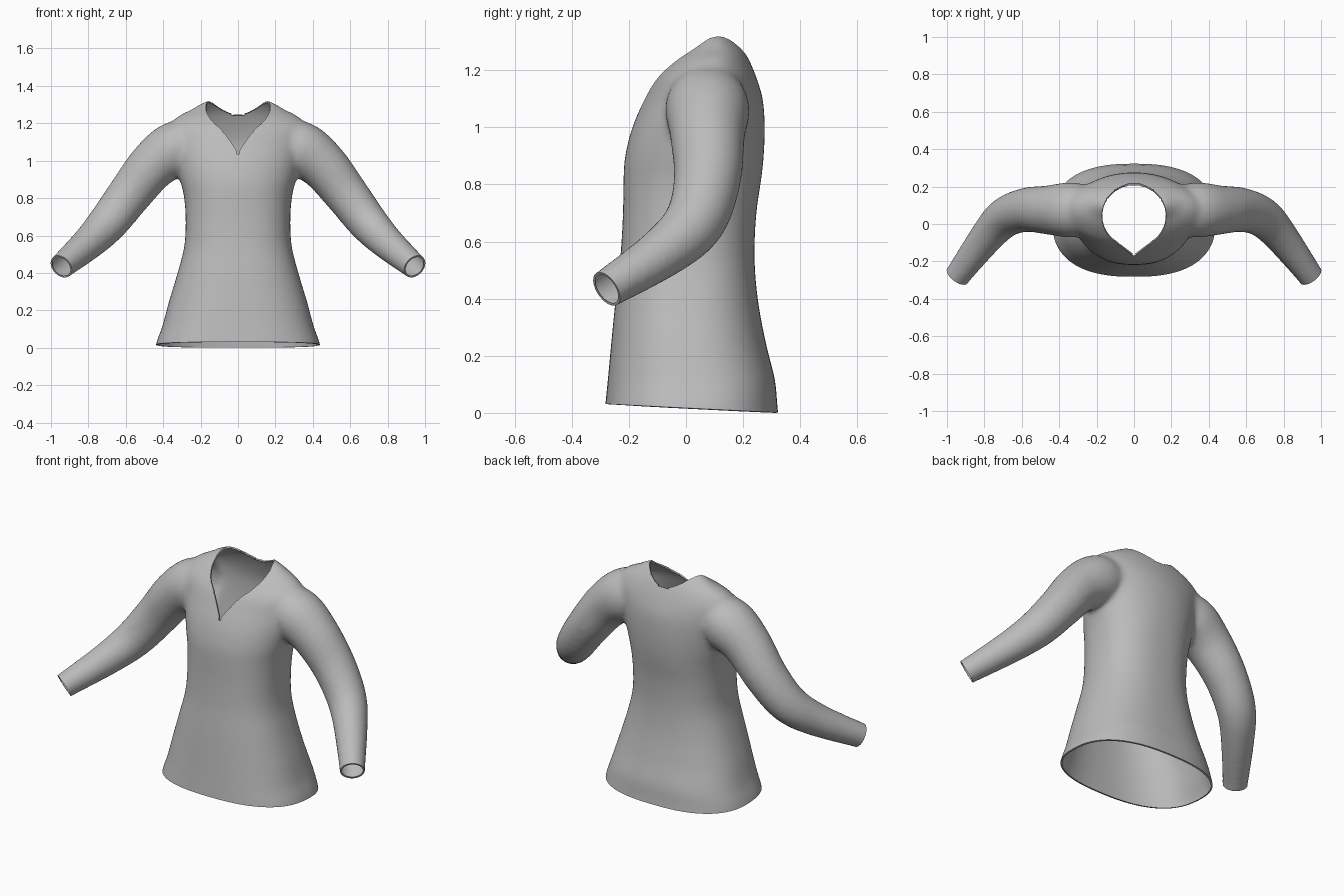
import bpy, bmesh, math
from mathutils import Vector

if "Cube" in bpy.data.objects:
    bpy.data.objects.remove(bpy.data.objects["Cube"])

grey = bpy.data.materials.new("grey_cloth")
grey.diffuse_color = (0.5, 0.5, 0.5, 1)
grey.use_nodes = True
grey.node_tree.nodes["Principled BSDF"].inputs["Base Color"].default_value = grey.diffuse_color


def loft(bm, rings):
    """Skin a closed solid through a list of point rings."""
    loops = [[bm.verts.new(p) for p in ring] for ring in rings]
    n = len(loops[0])
    for a, b in zip(loops, loops[1:]):
        for i in range(n):
            j = (i + 1) % n
            bm.faces.new((a[i], a[j], b[j], b[i]))
    bm.faces.new(loops[0][::-1])
    bm.faces.new(loops[-1])


def spline(rows, steps=5):
    """Catmull-Rom interpolation of rows of numbers."""
    out = []
    for i in range(len(rows) - 1):
        p0, p1 = rows[max(i - 1, 0)], rows[i]
        p2, p3 = rows[i + 1], rows[min(i + 2, len(rows) - 1)]
        for s in range(steps):
            t = s / steps
            out.append([0.5 * (2 * b + (c - a) * t + (2 * a - 5 * b + 4 * c - d) * t * t
                               + (3 * b - a - 3 * c + d) * t ** 3)
                        for a, b, c, d in zip(p0, p1, p2, p3)])
    return out + [list(rows[-1])]


def torso_ring(z, w, front, back, power, n=64):
    cy = (front + back) / 2
    pts = []
    for i in range(n):
        a = 2 * math.pi * i / n
        c, s = math.cos(a), math.sin(a)
        x = w * math.copysign(abs(c) ** (2 / power), c)
        y = (back - front) / 2 * math.copysign(abs(s) ** (2 / power), s)
        pts.append((x, cy + y, z))
    return pts


# Torso: height, half width, front y, back y, squareness
torso = [
    (-0.10, 0.46, -0.295, 0.335, 2.5), (0.03, 0.437, -0.283, 0.32, 2.5),
    (0.12, 0.405, -0.274, 0.312, 2.5), (0.25, 0.37, -0.262, 0.28, 2.4),
    (0.40, 0.325, -0.247, 0.252, 2.4), (0.55, 0.287, -0.23, 0.24, 2.4),
    (0.70, 0.28, -0.221, 0.246, 2.4), (0.82, 0.29, -0.219, 0.263, 2.3),
    (0.90, 0.31, -0.214, 0.272, 2.2), (1.00, 0.335, -0.19, 0.276, 2.1),
    (1.10, 0.36, -0.148, 0.27, 2.0), (1.18, 0.375, -0.105, 0.247, 2.0),
    (1.24, 0.325, -0.05, 0.222, 2.0), (1.28, 0.25, 0.0, 0.20, 2.0),
    (1.32, 0.18, 0.045, 0.165, 2.0), (1.345, 0.10, 0.07, 0.13, 2.0)]

# Sleeve: centre x, y, z and radius from shoulder to past the wrist
sleeve = [
    (0.20, 0.07, 1.10, 0.12), (0.33, 0.075, 1.07, 0.148),
    (0.455, 0.075, 0.98, 0.132), (0.58, 0.075, 0.825, 0.118),
    (0.695, 0.03, 0.675, 0.107), (0.80, -0.085, 0.565, 0.09),
    (0.945, -0.278, 0.44, 0.069), (1.0, -0.351, 0.393, 0.066)]

bm = bmesh.new()
loft(bm, [torso_ring(*r) for r in spline(torso)])
path = spline(sleeve)
for side in (1, -1):
    rings = []
    for i, p in enumerate(path):
        a, b = path[max(i - 1, 0)], path[min(i + 1, len(path) - 1)]
        d = (Vector(b[:3]) - Vector(a[:3])).normalized()
        u = d.cross(Vector((0, 1, 0))).normalized()
        v = d.cross(u)
        ring = []
        for k in range(32):
            t = 2 * math.pi * k / 32
            q = Vector(p[:3]) + p[3] * (u * math.cos(t) + v * math.sin(t))
            ring.append((q.x * side, q.y, q.z))
        rings.append(ring)
    loft(bm, rings if side == 1 else [r[::-1] for r in rings])
bmesh.ops.recalc_face_normals(bm, faces=bm.faces)
mesh = bpy.data.meshes.new("sweater")
bm.to_mesh(mesh)
bm.free()
sweater = bpy.data.objects.new("sweater", mesh)
bpy.context.collection.objects.link(sweater)

# Neck cutter: round at the back, pointed at the front
neck = [(0.172 * math.cos(math.radians(a)), 0.043 + 0.172 * math.sin(math.radians(a)))
        for a in range(-45, 226, 6)] + [(-0.05, -0.135), (0, -0.172), (0.05, -0.135)]
bm = bmesh.new()
loft(bm, [[(x, y, z) for x, y in neck] for z in (0.8, 1.6)])
bmesh.ops.recalc_face_normals(bm, faces=bm.faces)
mesh = bpy.data.meshes.new("neck_cutter")
bm.to_mesh(mesh)
bm.free()
cutter = bpy.data.objects.new("neck_cutter", mesh)
bpy.context.collection.objects.link(cutter)
cutter.hide_render = True

# Fuse torso and sleeves, soften the joins, cut the neck
remesh = sweater.modifiers.new("fuse", 'REMESH')
remesh.mode = 'VOXEL'
remesh.voxel_size = 0.014
soft = sweater.modifiers.new("soften", 'SMOOTH')
soft.factor = 0.5
soft.iterations = 14
cut = sweater.modifiers.new("neck", 'BOOLEAN')
cut.operation = 'DIFFERENCE'
cut.solver = 'EXACT'
cut.object = cutter
deps = bpy.context.evaluated_depsgraph_get()
final = bpy.data.meshes.new_from_object(sweater.evaluated_get(deps))
sweater.modifiers.clear()
sweater.data = final
bpy.data.objects.remove(cutter)


def in_neck(p):
    """True inside or on the wall of the neck outline."""
    hit = False
    x, y = p.x * 0.995, 0.02 + (p.y - 0.02) * 0.995
    for (x1, y1), (x2, y2) in zip(neck, neck[1:] + neck[:1]):
        if (y1 > y) != (y2 > y) and x < x1 + (y - y1) * (x2 - x1) / (y2 - y1):
            hit = not hit
    return hit


# Open the neck, hem and cuffs
bm = bmesh.new()
bm.from_mesh(final)
pocket = [f for f in bm.faces if f.calc_center_median().z > 0.75
          and in_neck(f.calc_center_median())]
bmesh.ops.delete(bm, geom=pocket, context='FACES')
planes = [((0, 0.02, 0.022), (0, -0.05, -1))]
planes += [((s * 0.945, -0.278, 0.44), (s * 0.145, -0.195, -0.13)) for s in (1, -1)]
for co, no in planes:
    bmesh.ops.bisect_plane(bm, geom=bm.verts[:] + bm.edges[:] + bm.faces[:],
                           plane_co=co, plane_no=Vector(no).normalized(), clear_outer=True)
bmesh.ops.remove_doubles(bm, verts=bm.verts, dist=0.0008)

# Thin folded lip round each opening
bm.normal_update()
edges = [e for e in bm.edges if e.is_boundary]
normals = {v: v.normal.copy() for e in edges for v in e.verts}
made = bmesh.ops.extrude_edge_only(bm, edges=edges)["geom"]
new = [v for v in made if isinstance(v, bmesh.types.BMVert)]
old_at = {tuple(v.co): n for v, n in normals.items()}
for v in new:
    v.co -= old_at[tuple(v.co)] * 0.01
# Rest the hem on the ground
low = min(v.co.z for v in bm.verts)
for v in bm.verts:
    v.co.z -= low
bm.to_mesh(final)
bm.free()

final.materials.clear()
final.materials.append(grey)
for p in final.polygons:
    p.material_index = 0
bpy.ops.object.select_all(action='DESELECT')
sweater.select_set(True)
bpy.context.view_layer.objects.active = sweater
bpy.ops.object.shade_smooth_by_angle(angle=math.radians(40))
